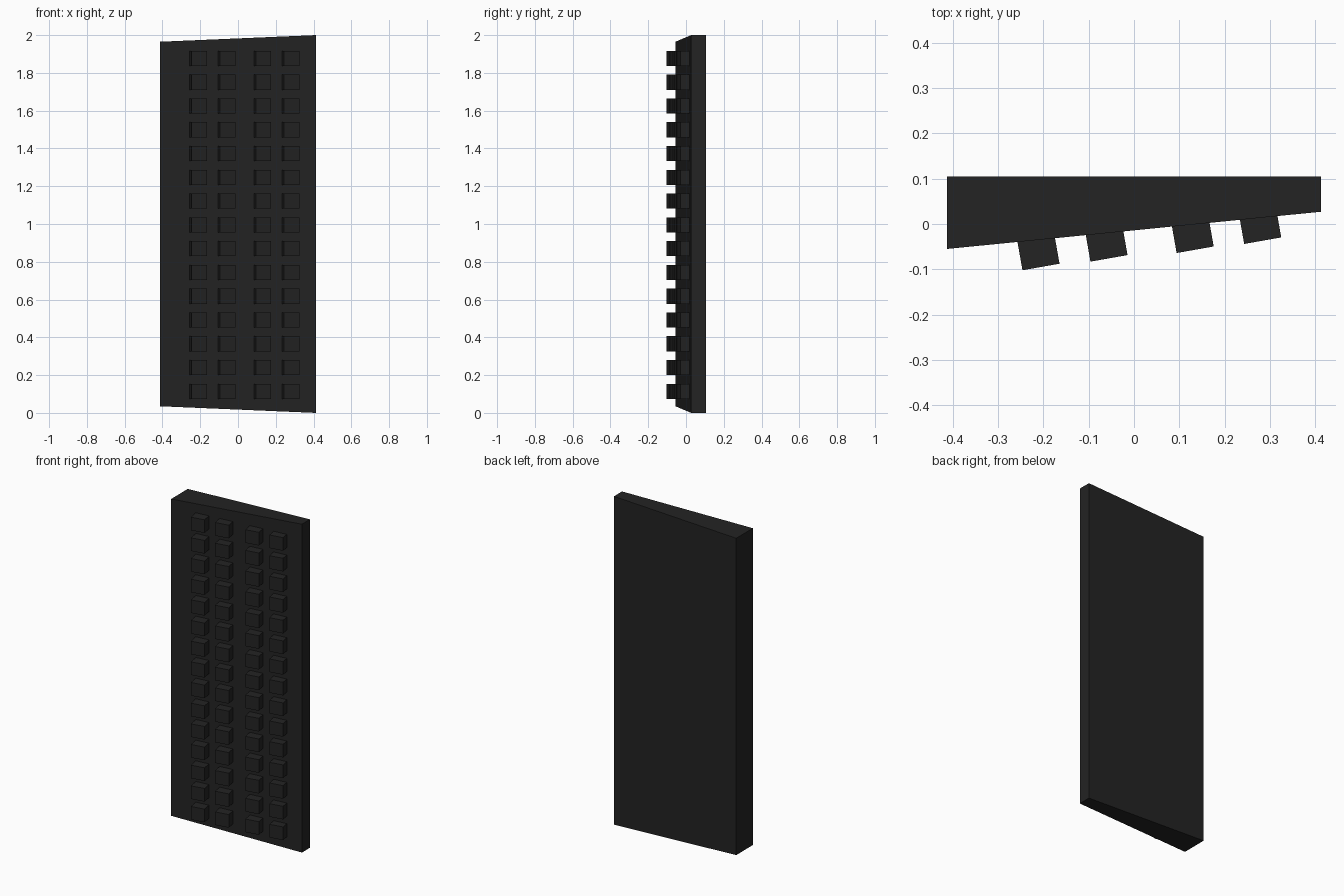
import bpy, bmesh
from math import cos, sin, radians

if "Cube" in bpy.data.objects:
    bpy.data.objects.remove(bpy.data.objects["Cube"])

mat = bpy.data.materials.new("charcoal")
mat.diffuse_color = (0.0168, 0.0168, 0.0168, 1)
mat.use_nodes = True
mat.node_tree.nodes["Principled BSDF"].inputs["Base Color"].default_value = mat.diffuse_color


def add_prism(bm, bottom, top):
    """Closed solid between two matching counter-clockwise loops."""
    lo = [bm.verts.new(p) for p in bottom]
    hi = [bm.verts.new(p) for p in top]
    bm.faces.new(lo[::-1])
    bm.faces.new(hi)
    n = len(lo)
    for i in range(n):
        j = (i + 1) % n
        bm.faces.new((lo[i], lo[j], hi[j], hi[i]))


def finish(bm, name):
    bmesh.ops.recalc_face_normals(bm, faces=bm.faces)
    me = bpy.data.meshes.new(name)
    bm.to_mesh(me)
    bm.free()
    me.materials.append(mat)
    ob = bpy.data.objects.new(name, me)
    bpy.context.collection.objects.link(ob)
    return ob


# wedge-shaped panel: thicker and shorter at the left end
W, BACK = 0.412, 0.105
plan = [(-W, -0.055, 0.035), (W, 0.027, 0.0), (W, BACK, 0.0), (-W, BACK, 0.035)]
bm = bmesh.new()
add_prism(bm, plan, [(x, y, 2 - z) for x, y, z in plan])
finish(bm, "panel")

# columns of turned blocks on the front, given by their front left corners
SIZE, HEIGHT, ROWS = 0.083, 0.08, 15
c, s = cos(radians(10)), sin(radians(10))
corners = [(-0.246, -0.102), (-0.096, -0.083), (0.094, -0.064), (0.243, -0.044)]
for k, (x, y) in enumerate(corners):
    bm = bmesh.new()
    foot = [(x + SIZE * (u * c - v * s), y + SIZE * (u * s + v * c))
            for u, v in ((0, 0), (1, 0), (1, 1), (0, 1))]
    for r in range(ROWS):
        z = 0.074 + r * 0.1259
        add_prism(bm, [(*p, z) for p in foot], [(*p, z + HEIGHT) for p in foot])
    finish(bm, f"block_column_{k + 1}")
